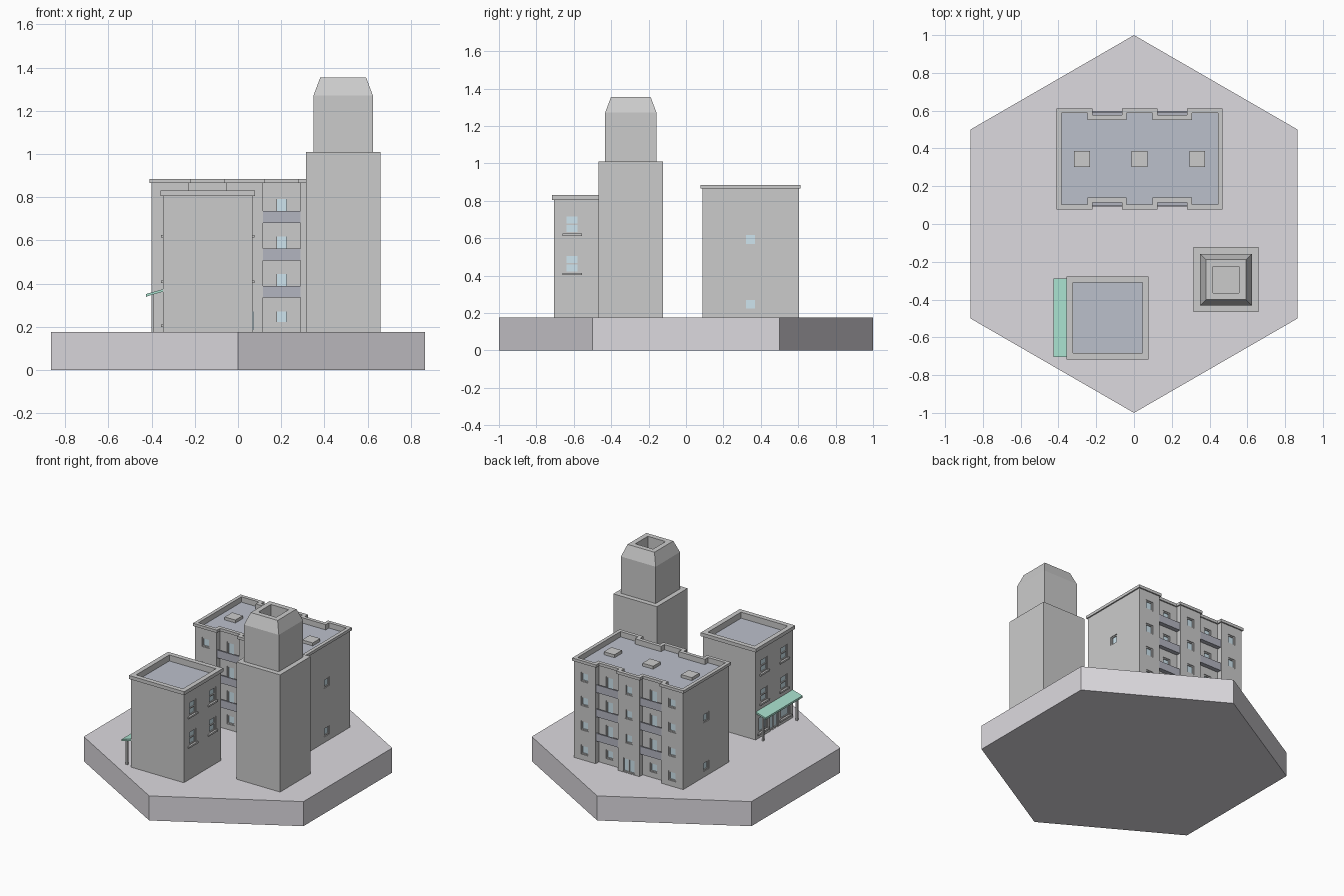
import bpy, bmesh, math
from mathutils import Matrix, Vector

if "Cube" in bpy.data.objects:
    bpy.data.objects.remove(bpy.data.objects["Cube"])

G = 0.175  # ground level on top of the base


def mat(name, rgb):
    m = bpy.data.materials.new(name)
    m.diffuse_color = (*rgb, 1)
    m.use_nodes = True
    m.node_tree.nodes["Principled BSDF"].inputs["Base Color"].default_value = m.diffuse_color
    return m


STONE = mat("stone", (0.72, 0.70, 0.74))
ROOF = mat("roof", (0.50, 0.53, 0.60))
RAIL = mat("rail", (0.45, 0.46, 0.53))
GLASS = mat("glass", (0.62, 0.78, 0.86))
GREEN = mat("green", (0.40, 0.75, 0.62))


def finish(bm, name, m=None):
    bmesh.ops.recalc_face_normals(bm, faces=bm.faces)
    me = bpy.data.meshes.new(name)
    bm.to_mesh(me)
    bm.free()
    if m:
        me.materials.append(m)
    ob = bpy.data.objects.new(name, me)
    bpy.context.collection.objects.link(ob)
    return ob


def box(bm, x0, x1, y0, y1, z0, z1):
    mx = Matrix.LocRotScale(((x0 + x1) / 2, (y0 + y1) / 2, (z0 + z1) / 2), None,
                            Vector((abs(x1 - x0), abs(y1 - y0), abs(z1 - z0))))
    bmesh.ops.create_cube(bm, size=1, matrix=mx)


def loft(bm, loops, closed=False):
    """Skin a list of (outline, z); closed joins last to first, otherwise caps."""
    rows = [[bm.verts.new((x, y, z)) for x, y in pts] for pts, z in loops]
    n = len(rows[0])
    pairs = list(zip(rows, rows[1:])) + ([(rows[-1], rows[0])] if closed else [])
    for a, b in pairs:
        for i in range(n):
            j = (i + 1) % n
            bm.faces.new((a[i], a[j], b[j], b[i]))
    if not closed:
        bm.faces.new(rows[0])
        bm.faces.new(rows[-1])


def rect(cx, cy, hx, hy):
    return [(cx - hx, cy - hy), (cx + hx, cy - hy), (cx + hx, cy + hy), (cx - hx, cy + hy)]


class Facade:
    """Collects recess cutters, frames, glass and sills for one building."""

    def __init__(self, cx, cy):
        self.c = (cx, cy)
        self.cut, self.frame, self.glass, self.sill = (bmesh.new() for _ in range(4))

    def slab(self, bm, axis, s, wall, u, w, z0, z1, d0, d1):
        a, b = sorted((s * (wall + d0), s * (wall + d1)))
        cx, cy = self.c
        if axis == 'x':
            box(bm, cx + a, cx + b, u - w / 2, u + w / 2, z0, z1)
        else:
            box(bm, u - w / 2, u + w / 2, cy + a, cy + b, z0, z1)

    def window(self, axis, s, wall, u, w, z0, z1, sill=False, bars=0, mullion=False):
        at = (axis, s, wall)
        t = 0.008
        self.slab(self.cut, *at, u, w, z0, z1, -0.014, 0.02)
        self.slab(self.glass, *at, u, w, z0, z1, -0.015, -0.011)
        for e in (-1, 1):
            self.slab(self.frame, *at, u + e * (w - t) / 2, t, z0, z1, -0.013, -0.004)
        for z in (z0, z1 - t) + ((z0 + z1 - t) / 2,) * bars:
            self.slab(self.frame, *at, u, w, z, z + t, -0.013, -0.005)
        if mullion:
            self.slab(self.frame, *at, u, t, z0, z1, -0.013, -0.006)
        if sill:
            self.slab(self.sill, *at, u, w + 0.03, z0 - 0.012, z0, -0.005, 0.009)

    def apply(self, body, name):
        cutter = finish(self.cut, name + "_cutter")
        mod = body.modifiers.new("recess", 'BOOLEAN')
        mod.operation, mod.solver, mod.object = 'DIFFERENCE', 'EXACT', cutter
        bpy.context.view_layer.objects.active = body
        bpy.ops.object.modifier_apply(modifier=mod.name)
        bpy.data.objects.remove(cutter)
        finish(self.frame, name + "_window_frames")
        finish(self.glass, name + "_window_glass", GLASS)
        if self.sill.verts:
            finish(self.sill, name + "_window_sills")


def parapet(name, outline, over, inner, floor, z0, z1):
    """Overhanging cap with a sunken roof floor inside it."""
    bm = bmesh.new()
    loft(bm, [(outline(0), floor), (outline(0), z0), (outline(over), z0),
              (outline(over), z1), (outline(inner), z1), (outline(inner), floor)], True)
    finish(bm, name + "_parapet")
    bm = bmesh.new()
    loft(bm, [(outline(-0.003), floor - 0.004), (outline(-0.003), floor + 0.002)])
    finish(bm, name + "_roof", ROOF)


# Hexagonal base
bm = bmesh.new()
hexa = [(math.sin(i * math.pi / 3), math.cos(i * math.pi / 3)) for i in range(6)]
loft(bm, [(hexa, 0), (hexa, G)])
finish(bm, "base", STONE)

# Apartment block: outline with two notches on each long side
AX, AY, HX, HY, NY = 0.03, 0.345, 0.43, 0.258, 0.222


def block(o):
    half = [(-HX - o, -HY - o), (-0.26 + o, -HY - o), (-0.26 + o, -NY - o),
            (-0.085 - o, -NY - o), (-0.085 - o, -HY - o)]
    front = half + [(-x, y) for x, y in reversed(half)]
    pts = front + [(-x, -y) for x, y in front]
    return [(AX + x, AY + y) for x, y in pts]


bm = bmesh.new()
loft(bm, [(block(0), G), (block(0), 0.845)])
apartments = finish(bm, "apartment_walls")
parapet("apartment", block, 0.009, -0.016, 0.845, 0.865, 0.885)

fac = Facade(AX, AY)
balcony = bmesh.new()
for s in (-1, 1):
    for f in range(4):
        z = 0.247 + 0.173 * f
        for u in (-0.345, 0.345):
            fac.window('y', s, HY, AX + u, 0.06, z - 0.033, z + 0.033)
        if f:
            fac.window('y', s, HY, AX, 0.06, z - 0.033, z + 0.033)
        for u in (-0.1725, 0.1725):
            low = z - 0.08 if f else z - 0.033
            fac.window('y', s, NY, AX + u, 0.06, low, z + 0.033)
            if f:  # balcony slab and railing
                b = (balcony, 'y', s, NY, AX + u, 0.175)
                fac.slab(*b, z - 0.085, z - 0.075, -0.002, 0.03)
                fac.slab(*b, z - 0.085, z - 0.03, 0.022, 0.031)
    fac.window('y', s, HY, AX, 0.1, G + 0.002, 0.28, mullion=True)
    for z in (0.247, 0.593):
        fac.window('x', s, HX, AY, 0.062, z - 0.031, z + 0.031)
fac.apply(apartments, "apartment")
finish(balcony, "balconies", RAIL)

# Roof hatches
bm = bmesh.new()
for u in (-0.305, 0, 0.305):
    box(bm, AX + u - 0.042, AX + u + 0.042, AY - 0.042, AY + 0.042, 0.84, 0.868)
finish(bm, "roof_hatches")

# Corner shop
SX, SY, SHX, SHY = -0.14, -0.497, 0.208, 0.21


def shop(o):
    return rect(SX, SY, SHX + o, SHY + o)


bm = bmesh.new()
loft(bm, [(shop(0), G), (shop(0), 0.785)])
shop_walls = finish(bm, "shop_walls")
parapet("shop", shop, 0.01, -0.024, 0.785, 0.805, 0.83)

fac = Facade(SX, SY)
for s in (-1, 1):
    for u in (-0.112, 0.112):
        for z in (0.465, 0.675):
            fac.window('x', s, SHX, SY + u, 0.075, z - 0.05, z + 0.048, True, 1)
fac.window('x', -1, SHX, SY, 0.1, G + 0.002, 0.32, mullion=True)
for u in (-0.125, 0.125):
    fac.window('x', -1, SHX, SY + u, 0.1, 0.21, 0.32, True)
fac.apply(shop_walls, "shop")

# Sloping awning with a short valance and two posts
bm = bmesh.new()
prof = [(-0.345, 0.375), (-0.425, 0.352), (-0.425, 0.338), (-0.415, 0.343), (-0.345, 0.363)]
ends = [[bm.verts.new((x, y, z)) for x, z in prof] for y in (SY - 0.208, SY + 0.208)]
for i in range(5):
    j = (i + 1) % 5
    bm.faces.new((ends[0][i], ends[0][j], ends[1][j], ends[1][i]))
for e in ends:
    bm.faces.new(e)
finish(bm, "awning", GREEN)
bm = bmesh.new()
for y in (SY - 0.19, SY + 0.19):
    box(bm, -0.4, -0.388, y - 0.006, y + 0.006, G, 0.353)
finish(bm, "awning_posts")

# Chimney tower: square shaft, narrower stage, tapered hollow top
TX, TY = 0.487, -0.295


def sq(h):
    return rect(TX, TY, h, h)


bm = bmesh.new()
loft(bm, [(sq(0.172), G), (sq(0.172), 1.01), (sq(0.137), 1.01), (sq(0.137), 1.272),
          (sq(0.106), 1.355), (sq(0.07), 1.355), (sq(0.07), 1.27)])
finish(bm, "tower")
